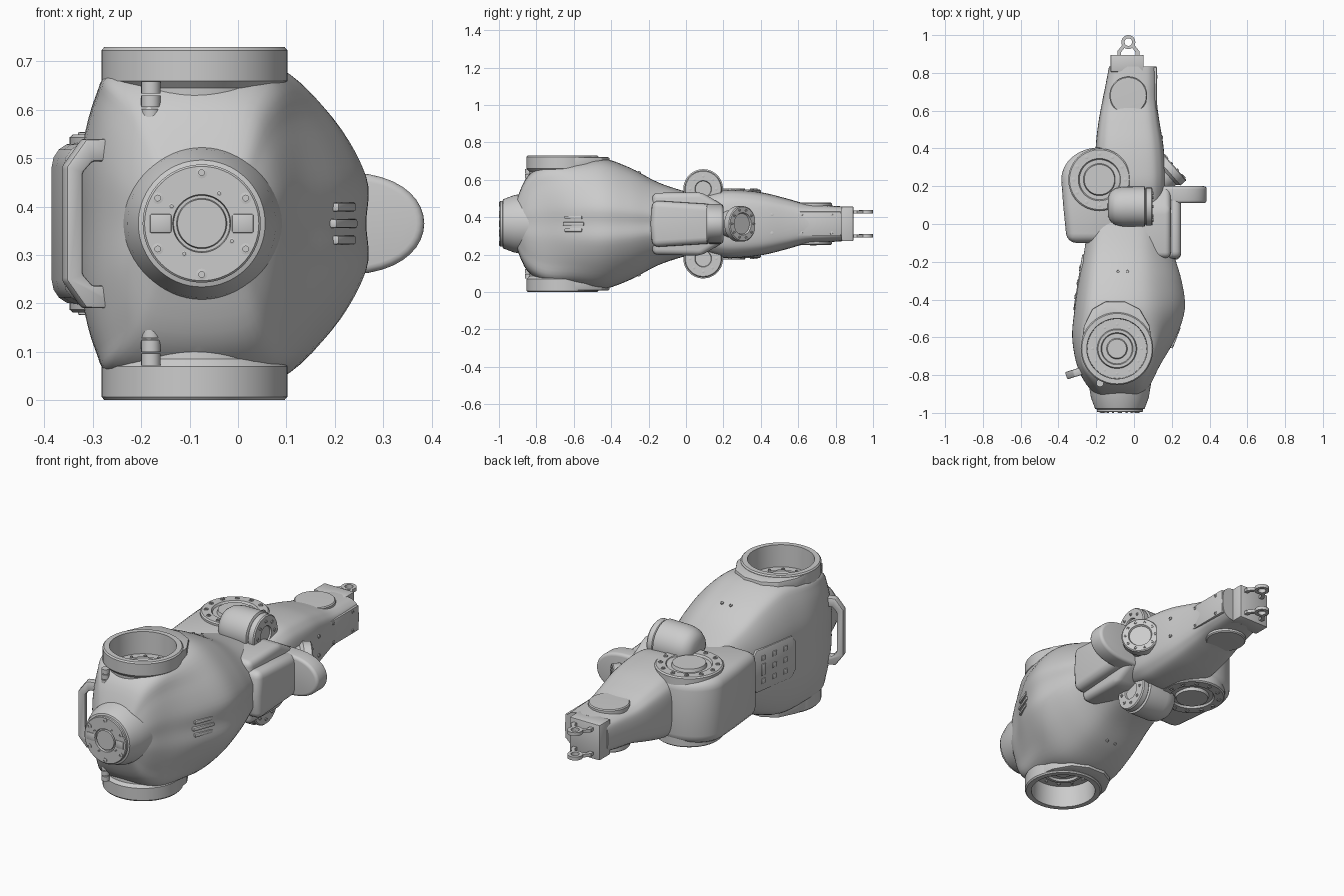
import bpy, bmesh, math
from mathutils import Vector, Matrix

if "Cube" in bpy.data.objects:
    bpy.data.objects.remove(bpy.data.objects["Cube"])

ZC = 0.365  # mirror plane height
Z = (0, 0, 1)


def finish(name, bm):
    bmesh.ops.remove_doubles(bm, verts=bm.verts, dist=1e-5)
    bmesh.ops.recalc_face_normals(bm, faces=bm.faces)
    me = bpy.data.meshes.new(name)
    bm.to_mesh(me)
    bm.free()
    ob = bpy.data.objects.new(name, me)
    bpy.context.collection.objects.link(ob)
    return ob


def frame(origin, normal):
    n = Vector(normal).normalized()
    up = Vector((0, 1, 0)) if abs(n.z) > 0.9 else Vector(Z)
    x = up.cross(n).normalized()
    m = Matrix((x, n.cross(x), n)).transposed().to_4x4()
    m.translation = Vector(origin)
    return m


def lathe(name, prof, spots, axis, n=64):
    """Revolve (radius, height) points round axis at every spot."""
    bm = bmesh.new()
    for o in spots:
        m = frame(o, axis)
        rings = [[bm.verts.new(m @ Vector((r * math.cos(6.28318531 * k / n), r * math.sin(6.28318531 * k / n), h)))
                  for k in range(n)] for r, h in prof]
        for a, b in zip(rings, rings[1:]):
            for k in range(n):
                bm.faces.new((a[k], a[k - 1], b[k - 1], b[k]))
    return finish(name, bm)


def prism(name, pts, origin, normal, depth, bevel=0.0, seg=3):
    """Extrude a 2D outline, centred on origin, with sharp edges rounded."""
    bm = bmesh.new()
    m = frame(origin, normal)
    lo, hi = [[bm.verts.new(m @ Vector((x, y, d))) for x, y in pts] for d in (-depth / 2, depth / 2)]
    bm.faces.new(lo)
    bm.faces.new(hi)
    for k in range(len(pts)):
        bm.faces.new((lo[k - 1], lo[k], hi[k], hi[k - 1]))
    bmesh.ops.recalc_face_normals(bm, faces=bm.faces)
    if bevel:
        edges = [e for e in bm.edges if e.calc_face_angle(0) > 0.4]
        bmesh.ops.bevel(bm, geom=edges, offset=bevel, segments=seg, affect='EDGES', profile=0.5, clamp_overlap=True)
    return finish(name, bm)


def rect(w, h):
    return [(-w / 2, -h / 2), (w / 2, -h / 2), (w / 2, h / 2), (-w / 2, h / 2)]


def spline(p, steps, closed):
    """Catmull-Rom curve through the points."""
    n, out = len(p), []
    for i in range(n if closed else n - 1):
        ids = [(i + k) % n if closed else min(max(i + k, 0), n - 1) for k in (-1, 0, 1, 2)]
        a, b, c, d = [p[j] for j in ids]
        for s in range(steps):
            t = s / steps
            out.append(0.5 * (2 * b + (c - a) * t + (2 * a - 5 * b + 4 * c - d) * t * t + (3 * b - a - 3 * c + d) * t ** 3))
    return out if closed else out + [p[-1]]


def loft(name, sections, steps=5):
    rings = [spline(s, steps, True) for s in sections]
    cols = [spline(list(c), steps, False) for c in zip(*rings)]
    bm = bmesh.new()
    v = [[bm.verts.new(q) for q in c] for c in cols]
    for i in range(len(v)):
        for j in range(len(v[0]) - 1):
            bm.faces.new((v[i - 1][j], v[i][j], v[i][j + 1], v[i - 1][j + 1]))
    bm.faces.new([c[0] for c in v])
    bm.faces.new([c[-1] for c in v])
    return finish(name, bm)


def circle(center, axis, r, n, off=0.0):
    m = frame(center, axis)
    return [m @ Vector((r * math.cos(off + 2 * math.pi * k / n), r * math.sin(off + 2 * math.pi * k / n), 0)) for k in range(n)]


def bolts(name, center, axis, r, n, size=0.008, off=0.0):
    lathe(name, [(0, -0.01), (size, -0.01), (size, 0.004), (size * 0.5, 0.005), (size * 0.5, 0.001), (0, 0.001)],
          circle(center, axis, r, n, off), axis, 12)


# main shell: left, right, flat top left, flat top right, half height
def shell_section(y, xl, xr, xa, xb, h):
    half = [(xl, 0.4), (xl + 0.4 * (xa - xl), 0.78), (xa, 0.95), ((xa + xb) / 2, 1.0),
            (xb, 0.92), (xb + 0.62 * (xr - xb), 0.63), (xr, 0.28)]
    pts = [(xl, 0)] + half + [(xr, 0)] + [(x, -z) for x, z in half[::-1]]
    return [Vector((x, y, ZC + z * h)) for x, z in pts]


shell = loft("main_shell", [shell_section(*s) for s in (
    (-0.91, -0.19, 0.04, -0.15, 0.0, 0.12), (-0.85, -0.25, 0.085, -0.19, 0.03, 0.25),
    (-0.75, -0.30, 0.135, -0.25, 0.07, 0.32), (-0.60, -0.325, 0.218, -0.25, 0.09, 0.335),
    (-0.45, -0.312, 0.264, -0.22, 0.08, 0.350), (-0.30, -0.29, 0.247, -0.20, 0.07, 0.30),
    (-0.15, -0.262, 0.205, -0.18, 0.06, 0.222), (0.0, -0.24, 0.18, -0.16, 0.06, 0.172),
    (0.14, -0.20, 0.15, -0.14, 0.05, 0.14))])

# socket openings above and below, each with a tapered collar plate
SX, SY = -0.09, -0.66
for s in (1, -1):
    plate = prism("collar_plate", [(SX + x, SY + y) for x, y in ((-0.19, 0), (0.19, 0), (0.172, 0.12), (0.12, 0.21),
                  (0.04, 0.25), (-0.06, 0.25), (-0.13, 0.21), (-0.175, 0.12))], (0, 0, ZC + s * 0.32), Z, 0.072, 0.006, 2)
    cut = lathe("socket_cutter", [(0, 0.24), (0.174, 0.24), (0.174, 0.5), (0, 0.5)], [(SX, SY, ZC)], (0, 0, s))
    cut.hide_render = True
    for ob in (shell, plate):
        mod = ob.modifiers.new("socket", 'BOOLEAN')
        mod.operation, mod.object, mod.solver = 'DIFFERENCE', cut, 'EXACT'
        bpy.context.view_layer.objects.active = ob
        bpy.ops.object.modifier_apply(modifier=mod.name)
    bpy.data.objects.remove(cut)

for s, tag in ((1, "upper"), (-1, "lower")):
    ax = (0, 0, s)
    # socket cup with collar
    lathe(tag + "_socket", [(0, 0.235), (0.175, 0.235), (0.178, 0.28), (0.192, 0.295), (0.192, 0.358), (0.186, 0.365),
                            (0.16, 0.365), (0.157, 0.25), (0.105, 0.25), (0.1, 0.262), (0.085, 0.262), (0.08, 0.25),
                            (0.055, 0.25), (0.05, 0.258), (0, 0.258)], [(SX, SY, ZC)], ax)
    bolts(tag + "_socket_bolts", (SX, SY, ZC + s * 0.25), ax, 0.13, 12)
    # front hinge knuckles
    for k in range(3):
        lathe(tag + "_hinge_knuckle", [(0, -0.012), (0.02, -0.012), (0.02, 0.012), (0, 0.012)],
              [(-0.18, -0.842, ZC + s * (0.225 + 0.028 * k))], Z, 20)
    # shoulder motor with domed end
    lathe(tag + "_shoulder_motor", [(0, 0), (0.05, 0.003), (0.078, 0.015), (0.096, 0.04), (0.105, 0.08), (0.106, 0.195),
                                    (0.095, 0.2), (0.1, 0.205), (0.1, 0.232), (0.095, 0.238), (0.045, 0.238),
                                    (0.042, 0.23), (0, 0.23)], [(-0.14, 0.092, ZC + s * 0.186)], (1, 0, 0))
    bolts(tag + "_motor_bolts", (0.098, 0.092, ZC + s * 0.186), (1, 0, 0), 0.07, 8)
    # elbow flange
    lathe(tag + "_elbow_flange", [(0, 0.1), (0.165, 0.1), (0.165, 0.178), (0.158, 0.184), (0.112, 0.184), (0.106, 0.174),
                                  (0.085, 0.174), (0.08, 0.19), (0, 0.19)], [(-0.183, 0.235, ZC)], ax)
    bolts(tag + "_elbow_bolts", (-0.183, 0.235, ZC + s * 0.184), ax, 0.137, 12, 0.011)
    # wrist cap and clevis
    lathe(tag + "_wrist_cap", [(0, 0.05), (0.1, 0.05), (0.1, 0.108), (0.095, 0.113), (0, 0.115)],
          [(-0.03, 0.68, ZC)], ax)
    zc = ZC + s * 0.064
    lathe(tag + "_clevis_eye", [(0.02, -0.009), (0.037, -0.009), (0.037, 0.009), (0.02, 0.009), (0.02, -0.009)],
          [(-0.03, 0.963, zc)], Z, 32)
    for t in (1, -1):
        prism(tag + "_clevis_leg", [(-0.03 + t * x, y) for x, y in
                                    ((0.038, 0.89), (0.058, 0.89), (0.058, 0.915), (0.03, 0.95), (0.016, 0.938), (0.038, 0.91))],
              (0, 0, zc), Z, 0.016)
    # shell screws
    bolts(tag + "_front_screws", (-0.105, -0.865, ZC + s * 0.207), (0, -1, 0), 0.001, 1)
    bolts(tag + "_top_screws", (-0.06, -0.25, ZC + s * 0.276), (0, 0.4, s), 0.025, 2)

# front nozzle flange
lathe("front_flange", [(0, 0.7), (0.165, 0.77), (0.17, 0.79), (0.166, 0.84), (0.153, 0.92), (0.131, 0.978), (0.122, 0.981),
                       (0.122, 0.992), (0.118, 0.996), (0.06, 0.996), (0.058, 0.985), (0.052, 0.985), (0.05, 0.994), (0, 0.994)],
      [(-0.075, 0, ZC)], (0, -1, 0))
bolts("front_flange_bolts", (-0.075, -0.995, ZC), (0, -1, 0), 0.105, 6, 0.012, math.pi / 6)
bolts("front_flange_pins", (-0.075, -0.995, ZC), (0, -1, 0), 0.072, 4, 0.006, math.pi / 3)
for t in (1, -1):
    prism("front_flange_key", rect(0.045, 0.04), (-0.075 + t * 0.085, -0.99, ZC), (0, -1, 0), 0.018, 0.004, 2)

# carrying handle on the left
outer = [(0.05, 0.175), (-0.02, 0.175), (-0.062, 0.118)]
inner = [(-0.027, 0.105), (-0.006, 0.128), (0.05, 0.128)]
prism("side_handle", outer + [(x, -z) for x, z in outer[::-1]] + [(x, -z) for x, z in inner[::-1]] + inner,
      (-0.30, -0.785, ZC), (0.3, -0.95, 0), 0.04, 0.006, 2)

# left control panel with raised buttons
PN = Vector((-0.987, 0.16, 0))
PO = Vector((-0.287, -0.31, ZC))
prism("control_panel", [(-0.15, -0.07), (-0.12, -0.11), (0.12, -0.11), (0.15, -0.07), (0.15, 0.07), (0.12, 0.11),
                        (-0.12, 0.11), (-0.15, 0.07)], PO, PN, 0.022, 0.004, 2)
for i in (-1, 0, 1):
    for j in (-1, 0, 1):
        spot = frame(PO, PN) @ Vector((i * 0.075, j * 0.06, 0.01))
        prism("panel_button", rect(0.028, 0.06 if i == -1 and j == 0 else 0.026), spot, PN, 0.012, 0.003, 2)

# right vents
for k in (-1, 0, 1):
    prism("side_vent", rect(0.12 if k == 0 else 0.1, 0.018), (0.217, -0.6, ZC + k * 0.034), (0.93, -0.36, 0), 0.02, 0.004, 2)

# right side cover in two layers, and paddle
prism("side_cover_base", [(-0.18, -0.165), (0.08, -0.17), (0.2, -0.1), (0.2, 0.1), (0.08, 0.17), (-0.18, 0.165)],
      (0.11, 0, ZC), (1, 0, 0), 0.17, 0.03, 4)
prism("side_cover", [(-0.18, -0.125), (0.14, -0.105), (0.2, -0.08), (0.2, 0.08), (0.14, 0.105), (-0.18, 0.125), (-0.19, 0.0)],
      (0.165, 0, ZC), (1, 0, 0), 0.17, 0.035, 4)
paddle = [(0.19 + 0.195 * abs(math.cos(a)) ** 0.75, 0.107 * math.sin(a)) for a in [math.pi * (k / 20 - 0.5) for k in range(21)]]
prism("side_paddle", [(0.08, -0.105)] + paddle + [(0.08, 0.105)], (0, 0.155, ZC), (0, -1, 0), 0.09, 0.016, 4)

# angled side drive
DA = Vector((0.75, 0.66, 0)).normalized()
DO = Vector((0.12, 0.22, ZC))
lathe("side_drive", [(0, -0.03), (0.07, -0.03), (0.078, 0.07), (0.095, 0.085), (0.095, 0.122), (0.09, 0.127), (0.06, 0.127),
                     (0.055, 0.118), (0, 0.118)], [DO], DA)
bolts("side_drive_bolts", DO + DA * 0.127, DA, 0.076, 10, 0.007)

# elbow housing
arc = [(-0.183 + 0.202 * math.cos(a), 0.235 + 0.17 * math.sin(a)) for a in [math.pi * k / 32 for k in range(33)]]
prism("elbow_housing", arc + [(-0.375, 0.1), (-0.355, -0.1), (-0.1, -0.1), (0.0, 0.1)], (0, 0, ZC), Z, 0.335, 0.05, 4)


# forearm
def oval(y, xl, xr, h, e=0.6):
    c, w = (xl + xr) / 2, (xr - xl) / 2
    f = lambda t: math.copysign(abs(t) ** e, t)
    return [Vector((c + w * f(math.cos(a)), y, ZC + h * f(math.sin(a)))) for a in [math.pi * k / 8 for k in range(16)]]


loft("forearm", [oval(*s) for s in (
    (0.08, -0.16, 0.15, 0.15), (0.2, -0.2, 0.165, 0.18), (0.3, -0.205, 0.165, 0.18), (0.42, -0.202, 0.155, 0.165),
    (0.54, -0.188, 0.135, 0.135), (0.64, -0.17, 0.122, 0.108), (0.74, -0.15, 0.12, 0.1), (0.835, -0.132, 0.118, 0.093))])
prism("forearm_rail", rect(0.28, 0.13), (0.108, 0.69, ZC), (1, 0, 0), 0.026, 0.004, 2)
prism("wrist_block", rect(0.175, 0.185), (-0.037, 0.85, ZC), (0, -1, 0), 0.09, 0.005, 2)
for y, x in ((0.32, 0.164), (0.46, 0.148), (0.62, 0.12), (0.78, 0.12)):
    bolts("forearm_screws", (x, y, ZC), (1, 0.1, 0), 0.05, 2, 0.009, math.pi / 2)

# smooth shading with crisp edges
bpy.ops.object.select_all(action='SELECT')
bpy.ops.object.shade_smooth_by_angle(angle=math.radians(32))
